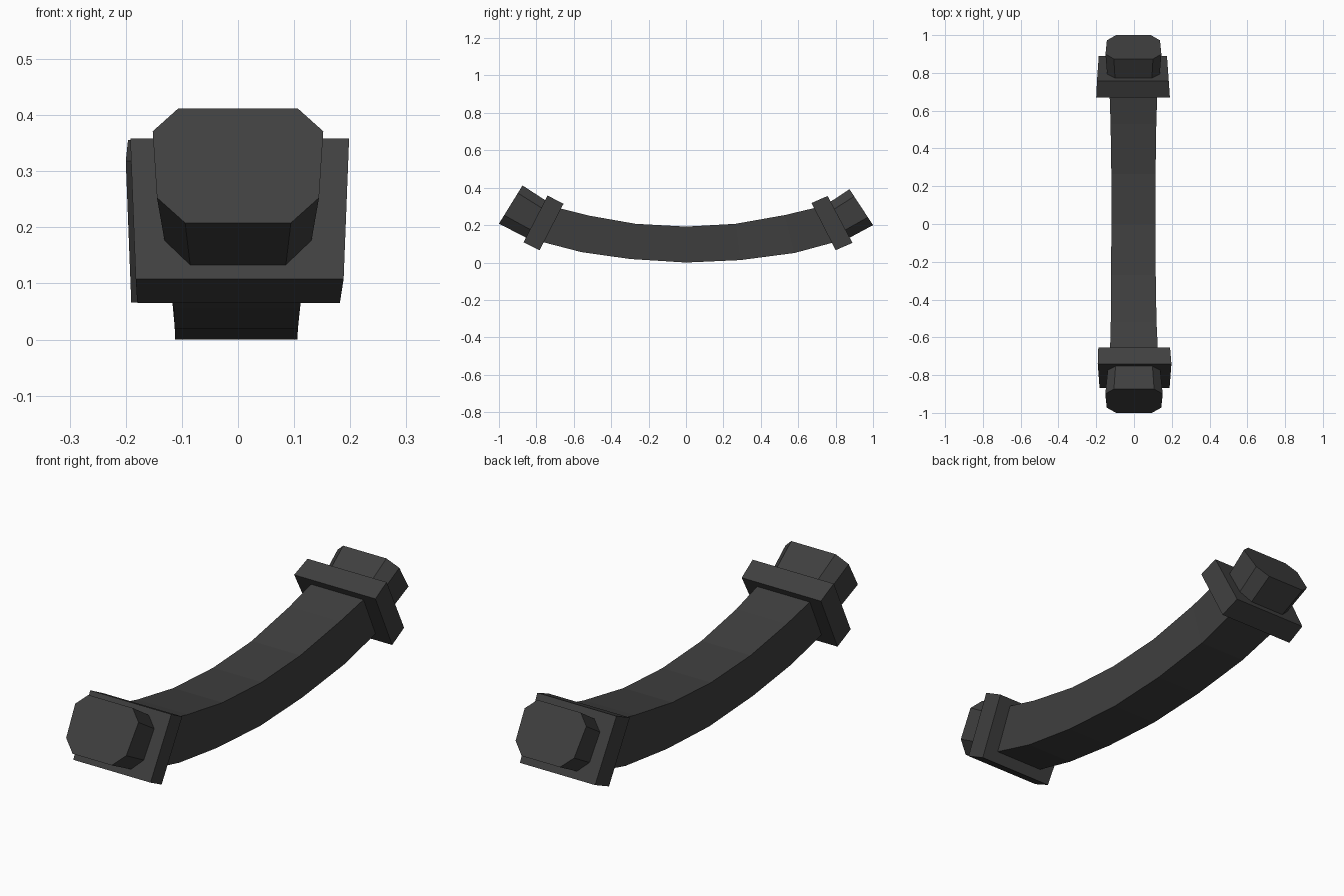
import bpy, bmesh

cube = bpy.data.objects.get("Cube")
if cube:
    bpy.data.objects.remove(cube, do_unlink=True)

# Single dark grey material
grey = bpy.data.materials.new("dark grey")
grey.use_nodes = True
colour = (0.05, 0.05, 0.05, 1)
grey.diffuse_color = colour
grey.node_tree.nodes["Principled BSDF"].inputs["Base Color"].default_value = colour

# Cross-sections: (share of half width, share of height), right half from the bottom up
BAR = [(0.93, 0), (1, 1)]
PLATE = [(0.95, 0), (1, 1)]
CAP = [(0.62, 0), (0.95, 0.22), (1, 0.8), (0.7, 1)]


def loft(name, half, stations):
    """Skin a mirrored section along stations of (half width, centre x, bottom yz, top yz)."""
    section = half + [(-u, t) for u, t in reversed(half)]
    bm = bmesh.new()
    rings = []
    for w, cx, (y0, z0), (y1, z1) in stations:
        rings.append([bm.verts.new((cx + u * w, y0 + (y1 - y0) * t, z0 + (z1 - z0) * t))
                      for u, t in section])
    n = len(section)
    for a, b in zip(rings, rings[1:]):
        for i in range(n):
            j = (i + 1) % n
            bm.faces.new((a[i], a[j], b[j], b[i]))
    bm.faces.new(rings[0])
    bm.faces.new(rings[-1])
    bmesh.ops.recalc_face_normals(bm, faces=bm.faces)
    mesh = bpy.data.meshes.new(name)
    bm.to_mesh(mesh)
    bm.free()
    mesh.materials.append(grey)
    obj = bpy.data.objects.new(name, mesh)
    bpy.context.collection.objects.link(obj)
    return obj


# Curved bar, sagging in the middle
loft("curved_bar", BAR, [
    (0.127, 0, (-0.78, 0.113), (-0.68, 0.291)),
    (0.121, -0.002, (-0.56, 0.056), (-0.515, 0.25)),
    (0.118, -0.003, (-0.3, 0.019), (-0.27, 0.207)),
    (0.117, -0.003, (0, 0), (0, 0.192)),
    (0.117, -0.003, (0.29, 0.013), (0.265, 0.207)),
    (0.121, -0.003, (0.58, 0.051), (0.53, 0.254)),
    (0.127, -0.003, (0.82, 0.116), (0.71, 0.297)),
])

# Collar plates around both ends
loft("front_collar", PLATE, [
    (0.195, 0.003, (-0.869, 0.108), (-0.74, 0.358)),
    (0.19, 0.001, (-0.783, 0.065), (-0.655, 0.314)),
])
loft("back_collar", PLATE, [
    (0.19, -0.006, (0.89, 0.105), (0.757, 0.356)),
    (0.195, -0.005, (0.8, 0.066), (0.671, 0.318)),
])

# Eight-sided end caps, flaring outward
loft("front_end_cap", CAP, [
    (0.152, 0, (-1, 0.208), (-0.874, 0.412)),
    (0.136, 0, (-0.84, 0.125), (-0.72, 0.312)),
])
loft("back_end_cap", CAP, [
    (0.148, -0.003, (1, 0.2), (0.874, 0.392)),
    (0.136, -0.003, (0.855, 0.122), (0.73, 0.297)),
])
